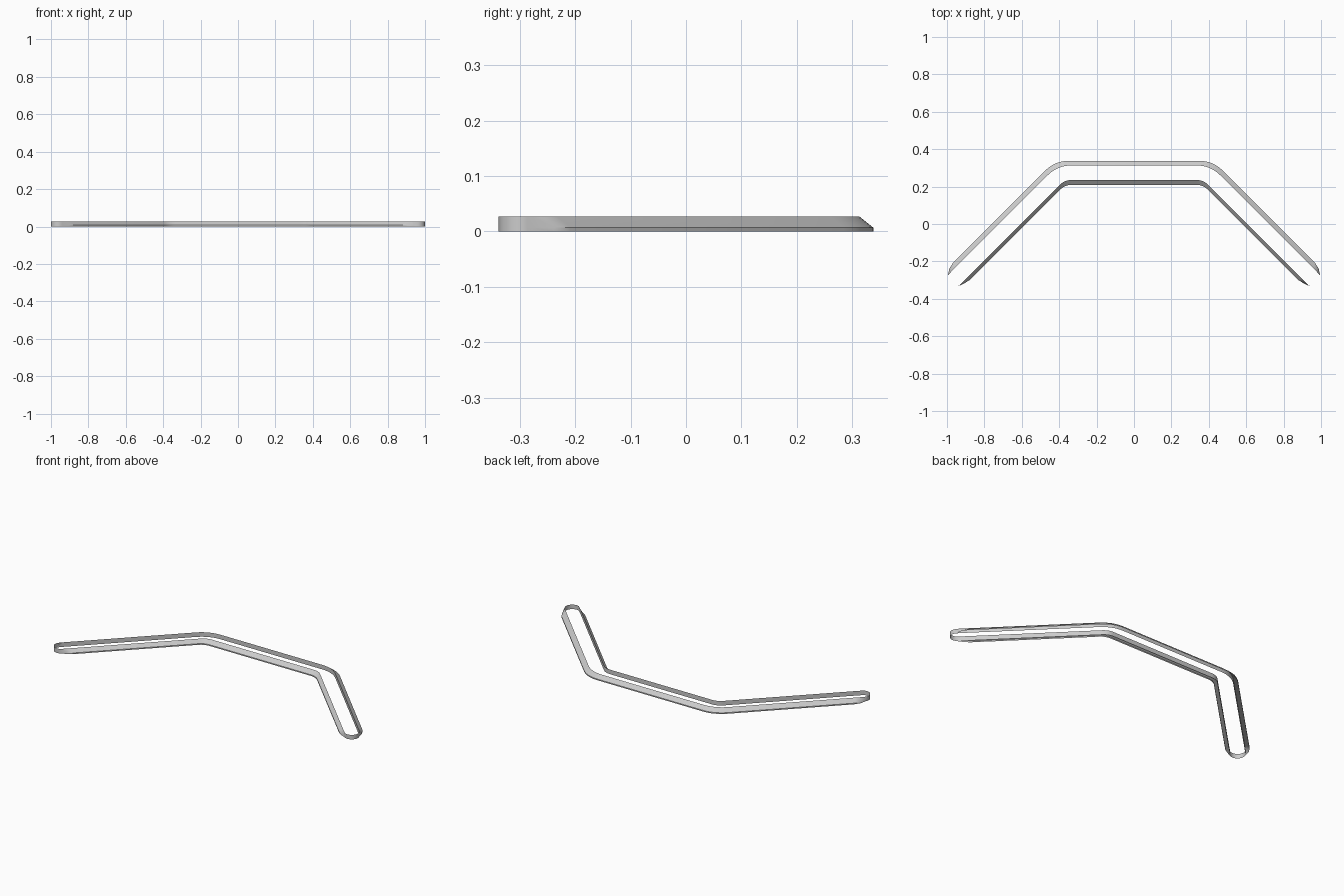
import bpy, bmesh
from math import sin, cos, pi
from mathutils import Vector

if "Cube" in bpy.data.objects:
    bpy.data.objects.remove(bpy.data.objects["Cube"])

SEG = 8             # segments per rounded corner
LIP_Z, TOP_Z = 0.007, 0.027
END = Vector((0.96, -0.297))   # centre of the rounded arm tip
R = 0.041


def corner(y, diag, tangent):
    """Rounded corner where the horizontal run at y meets the arm line x + y = diag."""
    apex = Vector((diag - y, y))
    a = apex - Vector((tangent, 0))
    b = apex + Vector((1, -1)).normalized() * tangent
    pts = []
    for i in range(SEG + 1):
        t = i / SEG
        pts.append(a * (1 - t) ** 2 + apex * 2 * t * (1 - t) + b * t * t)
    return pts


def tip():
    """Half circle round the arm end, from the outer to the inner side."""
    return [END + R * Vector((cos(a), sin(a)))
            for a in (pi / 4 - pi * i / 12 for i in range(1, 12))]


def outline(y_out, d_out, y_in, d_in, out_end, in_end):
    """Closed outline: right half walked from outer to inner side, then mirrored."""
    half = corner(y_out, d_out, 0.075)
    half += [Vector(p) for p in out_end] + tip() + [Vector(p) for p in in_end]
    half += reversed(corner(y_in, d_in, 0.035))
    return half + [Vector((-p.x, p.y)) for p in reversed(half)]


# wide base outline flares away from the narrow rim, both meet at the arm tips
base = outline(0.338, 0.76, 0.209, 0.578,
               [(0.968, -0.208), (0.987, -0.238)],
               [(0.908, -0.318), (0.876, -0.298)])
rim = outline(0.313, 0.722, 0.235, 0.606,
              [(0.955, -0.233), (0.978, -0.256)],
              [(0.920, -0.314), (0.897, -0.291)])

# trim band: short vertical lip, wall leaning inward, upright inner wall, open below
bm = bmesh.new()
rings = [[bm.verts.new((p.x, p.y, z)) for p in loop]
         for loop, z in ((base, 0), (base, LIP_Z), (rim, TOP_Z), (rim, 0))]
n = len(base)
for lo, hi in zip(rings, rings[1:]):
    for i in range(n):
        j = (i + 1) % n
        bm.faces.new((lo[i], lo[j], hi[j], hi[i]))
bm.normal_update()
# outer faces must point out of the loop
far = max(bm.faces, key=lambda f: f.calc_center_median().y)
if far.normal.y < 0:
    bmesh.ops.reverse_faces(bm, faces=bm.faces)
mesh = bpy.data.meshes.new("trim_band")
bm.to_mesh(mesh)
bm.free()
band = bpy.data.objects.new("trim_band", mesh)
bpy.context.collection.objects.link(band)
bpy.context.view_layer.objects.active = band
band.select_set(True)
bpy.ops.object.shade_smooth_by_angle(angle=0.6)
